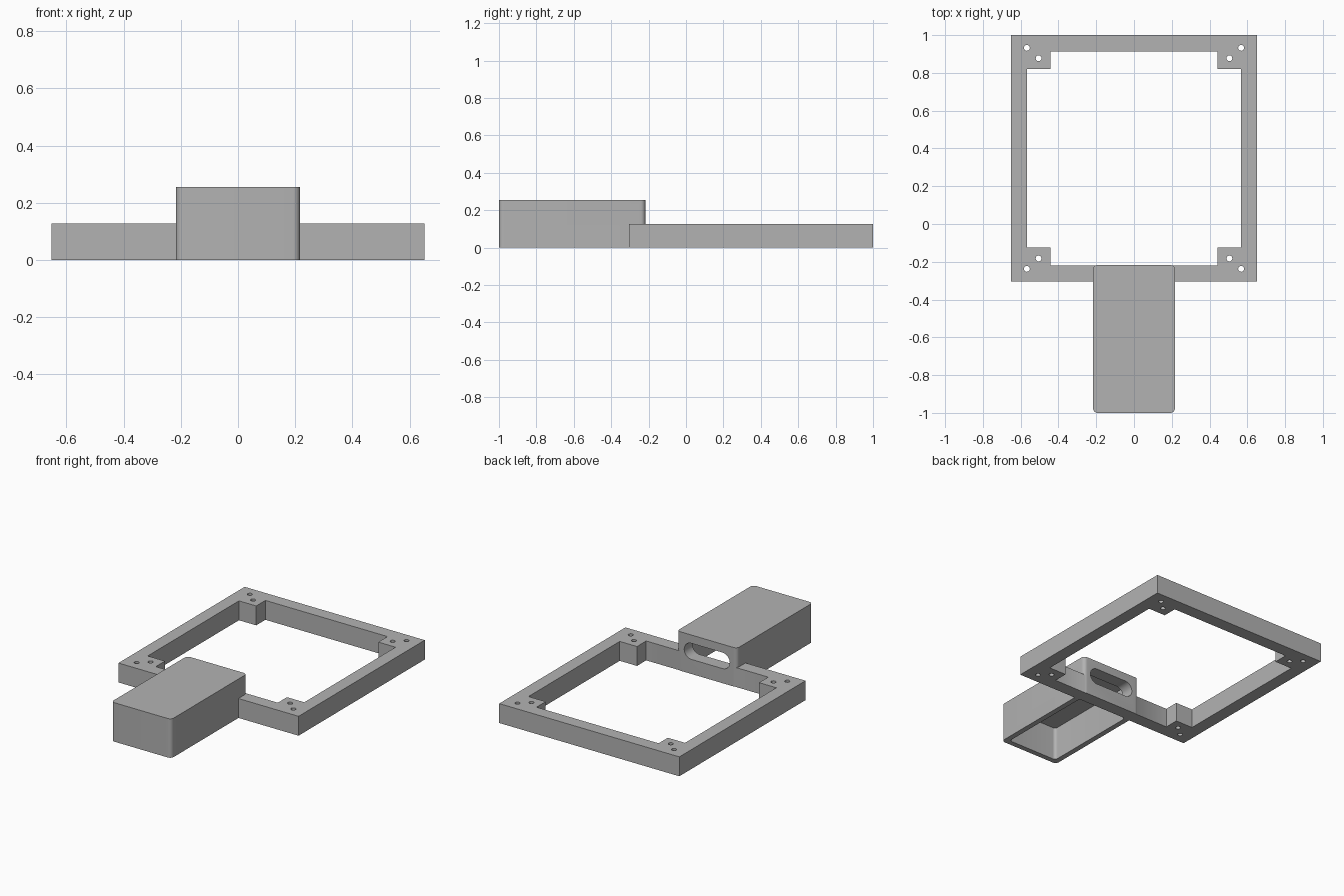
import bpy, bmesh, math

if "Cube" in bpy.data.objects:
    bpy.data.objects.remove(bpy.data.objects["Cube"])

grey = bpy.data.materials.new("plain grey")
grey.diffuse_color = (0.45, 0.45, 0.45, 1)
grey.use_nodes = True
grey.node_tree.nodes["Principled BSDF"].inputs["Base Color"].default_value = grey.diffuse_color


def prism(name, outline, z0, z1):
    """Extrude a closed xy outline from z0 to z1."""
    bm = bmesh.new()
    face = bm.faces.new([bm.verts.new((x, y, z0)) for x, y in outline])
    new = bmesh.ops.extrude_face_region(bm, geom=[face])["geom"]
    for v in new:
        if isinstance(v, bmesh.types.BMVert):
            v.co.z = z1
    bmesh.ops.recalc_face_normals(bm, faces=bm.faces)
    me = bpy.data.meshes.new(name)
    bm.to_mesh(me)
    bm.free()
    me.materials.append(grey)
    ob = bpy.data.objects.new(name, me)
    bpy.context.collection.objects.link(ob)
    return ob


def rounded(x0, x1, y0, y1, r, n=8):
    """Rectangle outline with rounded corners."""
    pts = []
    centres = [(x1 - r, y1 - r), (x0 + r, y1 - r), (x0 + r, y0 + r), (x1 - r, y0 + r)]
    for i, (cx, cy) in enumerate(centres):
        for k in range(n + 1):
            a = (i + k / n) * math.pi / 2
            pts.append((cx + r * math.cos(a), cy + r * math.sin(a)))
    return pts


def rect(x0, x1, y0, y1):
    return [(x0, y0), (x1, y0), (x1, y1), (x0, y1)]


def circle(cx, cy, r, n=20):
    return [(cx + r * math.cos(2 * math.pi * k / n), cy + r * math.sin(2 * math.pi * k / n))
            for k in range(n)]


def combine(ob, other, op):
    """Apply a boolean and remove the second object."""
    mod = ob.modifiers.new(op, "BOOLEAN")
    mod.operation, mod.solver, mod.object = op, "EXACT", other
    bpy.context.view_layer.objects.active = ob
    bpy.ops.object.modifier_apply(modifier=mod.name)
    bpy.data.objects.remove(other)


X, Y0, Y1 = 0.652, -0.305, 1.0      # frame extents
H, BH = 0.127, 0.255                # frame and housing heights
CY = (Y0 + Y1) / 2
BX, BACK = 0.217, -0.217            # housing half width and back end
WALL = 0.035

# square frame with corner blocks left standing in the opening
frame = prism("frame", rect(-X, X, Y0, Y1), 0, H)
a, b = 0.567, 0.442                 # half widths of the opening, wide and notched
ha, hb = 0.567, 0.472               # half heights of the opening, full and notched
opening = [(b, -ha), (b, -hb), (a, -hb), (a, hb), (b, hb), (b, ha),
           (-b, ha), (-b, hb), (-a, hb), (-a, -hb), (-b, -hb), (-b, -ha)]
combine(frame, prism("opening", [(x, y + CY) for x, y in opening], -0.1, 0.4), "DIFFERENCE")

# two screw holes in every corner
for sx in (-1, 1):
    for sy in (-1, 1):
        for hx, hy in ((0.567, 0.585), (0.505, 0.53)):
            hole = prism("hole", circle(sx * hx, CY + sy * hy, 0.0155), -0.1, 0.4)
            combine(frame, hole, "DIFFERENCE")

# rounded housing, hollow and open underneath
housing = prism("housing", rounded(-BX, BX, -1, BACK, 0.025), 0, BH)
combine(frame, housing, "UNION")
cavity = prism("cavity", rounded(-BX + WALL, BX - WALL, -1 + WALL, Y0 + 0.003, 0.02),
               -0.1, BH - WALL)
combine(frame, cavity, "DIFFERENCE")

# oblong cable slot through the back wall
slot = prism("slot", rounded(-0.165, 0.165, -0.0525, 0.0525, 0.052), 0, 0.25)
slot.rotation_euler.x = math.pi / 2
slot.location = (0, -0.13, 0.148)
bpy.context.view_layer.update()
combine(frame, slot, "DIFFERENCE")

frame.name = "frame_with_housing"
bpy.ops.object.select_all(action="DESELECT")
frame.select_set(True)
bpy.context.view_layer.objects.active = frame
bpy.ops.object.shade_smooth_by_angle(angle=math.radians(30))
